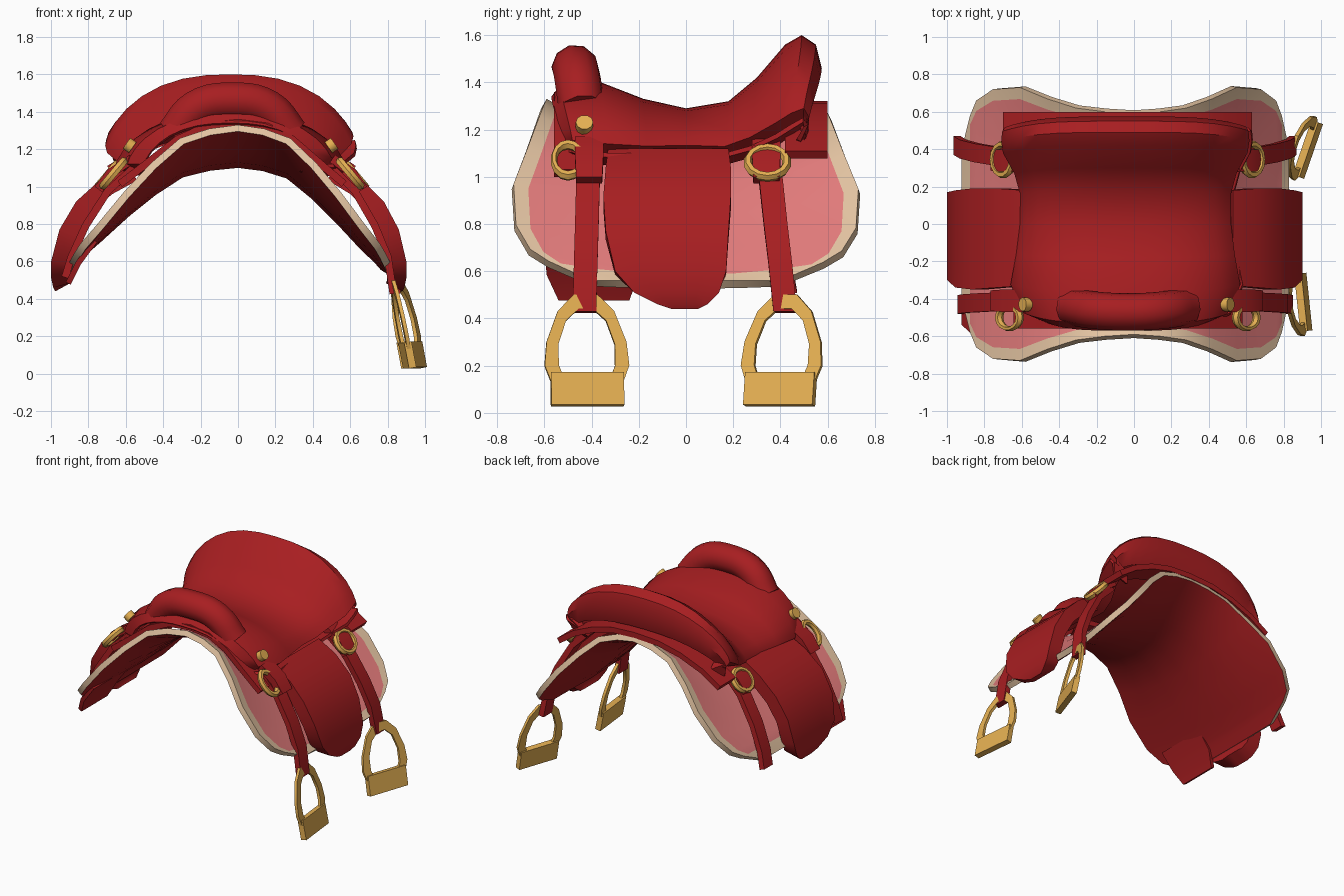
import bpy
import math
from mathutils import Vector, Matrix

cube = bpy.data.objects.get("Cube")
if cube:
    bpy.data.objects.remove(cube, do_unlink=True)


def material(name, rgb):
    m = bpy.data.materials.new(name)
    m.use_nodes = True
    m.diffuse_color = (*rgb, 1)
    bsdf = m.node_tree.nodes["Principled BSDF"]
    bsdf.inputs["Base Color"].default_value = (*rgb, 1)
    bsdf.inputs["Roughness"].default_value = 0.7
    return m


RED = material("red leather", (0.39, 0.013, 0.015))
PINK = material("pink felt", (0.77, 0.2, 0.2))
TAN = material("tan trim", (0.77, 0.55, 0.36))
GOLD = material("gold metal", (0.78, 0.43, 0.085))


def finish(obj, mats, angle=40):
    for m in mats:
        obj.data.materials.append(m)
    bpy.ops.object.select_all(action='DESELECT')
    obj.select_set(True)
    bpy.context.view_layer.objects.active = obj
    for mod in list(obj.modifiers):
        bpy.ops.object.modifier_apply(modifier=mod.name)
    bpy.ops.object.shade_smooth_by_angle(angle=math.radians(angle))
    return obj


def sheet(name, rows, mats, thick, rule=None, offset=-1, mat_offset=0):
    """Grid of quads over rows of points, given thickness."""
    n = len(rows[0])
    verts = [p for row in rows for p in row]
    faces, index = [], []
    for i in range(len(rows) - 1):
        for j in range(n - 1):
            a = i * n + j
            faces.append((a, a + n, a + n + 1, a + 1))
            index.append(rule(i, j) if rule else 0)
    mesh = bpy.data.meshes.new(name)
    mesh.from_pydata(verts, [], faces)
    for p, k in zip(mesh.polygons, index):
        p.material_index = k
    obj = bpy.data.objects.new(name, mesh)
    bpy.context.collection.objects.link(obj)
    mod = obj.modifiers.new("thickness", 'SOLIDIFY')
    mod.thickness = thick
    mod.offset = offset
    mod.material_offset = mat_offset
    return finish(obj, mats)


def spread(x):
    """The right half sits a little wider than the left."""
    return x * 1.11 if x < 0 else x


# Saddle pad: arch profile (x, z, half length), pink with tan border, red below
half = [(0, 1.31, .59), (.14, 1.29, .60), (.28, 1.24, .62), (.42, 1.11, .67),
        (.55, .96, .73), (.68, .79, .72), (.76, .69, .66), (.79, .64, .58), (.83, .56, .40)]
arch = [(-x, z, l) for x, z, l in reversed(half[1:])] + half
steps = [-1, -.915, -.65, -.35, 0, .35, .65, .915, 1]


def pad_point(x, z, length, v):
    height = max(0, (z - .56) / .75)
    dip = .17 * (height if x < 0 else height ** .5)
    return (spread(x), length * v, z - dip * (1 - v * v) - .02 * v * height)


last_i, last_j = len(arch) - 2, len(steps) - 2
sheet("saddle_pad", [[pad_point(*a, v) for v in steps] for a in arch],
      [PINK, TAN, RED, RED], .04,
      rule=lambda i, j: int(i in (0, last_i) or j in (0, last_j)), mat_offset=2)

# Seat and cantle: stations of (y, half width, top z, edge z)
stations = [(-.57, .46, 1.34, 1.12), (-.53, .55, 1.39, 1.12), (-.36, .62, 1.40, 1.10),
            (-.18, .59, 1.33, 1.10), (0, .57, 1.29, 1.11), (.18, .57, 1.32, 1.10),
            (.30, .60, 1.42, 1.13), (.42, .66, 1.56, 1.18), (.49, .67, 1.60, 1.22),
            (.55, .665, 1.56, 1.25), (.575, .65, 1.46, 1.22), (.54, .62, 1.33, 1.15)]


def seat_point(t, y, w, top, edge):
    rise = (1 - abs(t) ** 2.5) ** .67
    return (-.04 + w * t, y * (1 - .1 * t ** 4), edge + (top - edge) * rise)


ts = [math.sin(math.pi / 2 * k / 8) for k in range(-8, 9)]
rows = [[seat_point(t, *s) for s in stations] for t in ts]
# Tucked lower lips of the seat
for side, at in ((-1, 0), (1, len(rows))):
    rows.insert(at, [(-.04 + side * w * .82, y * .9, e - .04) for y, w, _, e in stations])
sheet("seat", rows, [RED], .02)


def skirt(name, profile, y0, y1):
    """Arched band between the seat and the pad."""
    full = [(-x, z) for x, z in reversed(profile[1:])] + profile
    sheet(name, [[(spread(x), y0, z), (spread(x), y1, z)] for x, z in full], [RED], .04)


skirt("front_skirt", [(0, 1.36), (.16, 1.34), (.30, 1.27), (.45, 1.14), (.58, 1.03)],
      -.56, -.38)
skirt("rear_skirt", [(0, 1.32), (.18, 1.31), (.34, 1.27), (.50, 1.20), (.63, 1.11)],
      .42, .60)


def tube(name, points, radius, mat):
    c = bpy.data.curves.new(name, 'CURVE')
    c.dimensions = '3D'
    c.bevel_depth = radius
    c.bevel_resolution = 3
    c.use_fill_caps = True
    c.resolution_u = 5
    s = c.splines.new('BEZIER')
    s.bezier_points.add(len(points) - 1)
    for b, p in zip(s.bezier_points, points):
        b.co = p
        b.handle_left_type = b.handle_right_type = 'AUTO'
    obj = bpy.data.objects.new(name, c)
    bpy.context.collection.objects.link(obj)
    bpy.ops.object.select_all(action='DESELECT')
    obj.select_set(True)
    bpy.context.view_layer.objects.active = obj
    bpy.ops.object.convert(target='MESH')
    return finish(bpy.context.object, [mat])


# Pommel roll
tube("pommel", [(-.34, -.44, 1.28), (-.22, -.46, 1.42), (-.03, -.47, 1.46),
                (.16, -.46, 1.42), (.28, -.44, 1.28)], .10, RED)


def side_sheet(name, side, path, thick):
    """Path of (x, z, y start, y end) hung on one side."""
    rows = []
    for x, z, a, b in path:
        rows.append([(spread(side * x), a + (b - a) * k / 4, z) for k in range(5)])
    if side < 0:
        rows.reverse()
    return sheet(name, rows, [RED], thick)


def outward(side, tilt):
    return Matrix.Rotation(side * math.radians(tilt), 4, 'Y')


def ring(name, side, x, y, z, scale):
    bpy.ops.mesh.primitive_torus_add(major_segments=14, minor_segments=6,
                                     major_radius=.075, minor_radius=.018)
    obj = bpy.context.object
    obj.name = name
    obj.matrix_world = (Matrix.Translation((spread(side * x), y, z)) @ outward(side, 50)
                        @ Matrix.Diagonal((*scale, 1.3, 1)))
    finish(obj, [GOLD])


for side, label in ((1, "left"), (-1, "right")):
    # Side flap with a rounded foot
    side_sheet(label + "_flap", side, [
        (.53, 1.12, -.33, .18), (.66, 1.04, -.34, .19), (.78, .92, -.35, .19),
        (.86, .77, -.34, .18), (.90, .60, -.30, .17), (.90, .51, -.22, .14),
        (.89, .46, -.12, .09), (.88, .44, -.06, .05)], .10)
    # Stirrup straps with folded tops, shorter on the right side
    foot = .43 if side > 0 else .52
    for place, y0, y1, shift in (("front", -.41, -.43, -.02), ("rear", .34, .42, 0)):
        path = []
        profile = [(.53, 1.12), (.66, .99), (.77, .80), (.84, .63), (.87, foot)]
        for k, (x, z) in enumerate(profile):
            y = y0 + (y1 - y0) * k / 4
            path.append((x + shift, z, y - .05, y + .05))
        side_sheet(f"{label}_{place}_strap", side, path, .04)
        side_sheet(f"{label}_{place}_strap_loop", side, [
            (.52, 1.17, y0 - .06, y0 + .06), (.63, 1.09, y0 - .06, y0 + .06),
            (.69, 1.00, y0 - .055, y0 + .055)], .05)
    # Metal fittings
    ring(label + "_front_ring", side, .60, -.50, 1.07, (1.15, .8))
    ring(label + "_rear_ring", side, .63, .345, 1.06, (1.05, 1.1))
    bpy.ops.mesh.primitive_cylinder_add(vertices=10, radius=.037, depth=.04)
    stud = bpy.context.object
    stud.name = label + "_stud"
    stud.matrix_world = Matrix.Translation((-.04 + side * .54, -.43, 1.22)) @ outward(side, 55)
    finish(stud, [GOLD])

# Loose lining panel below the right side of the pad
side_sheet("right_lining_panel", -1, [(.70, .72, -.60, -.20), (.78, .60, -.59, -.20),
                                      (.83, .49, -.54, -.24)], .03)

# Stirrups hang on the left side only
outer = [(.05, .50), (.12, .43), (.17, .30), (.18, .20), (.15, .12)]
inner = [(.03, .44), (.085, .39), (.12, .29), (.12, .20), (.10, .15)]


def loop(points):
    pts = points + [(-y, z) for y, z in reversed(points)]
    return pts + pts[:1]


for place, y, yaw, x in (("front", -.42, 6, .885), ("rear", .405, -19, .91)):
    place_at = (Matrix.Translation((x, y, 0))
                @ Matrix.Rotation(math.radians(yaw), 4, 'Z'))
    rows = [[place_at @ Vector(((.2 - b) * .2, a, b)) for a, b in loop(ring_pts)]
            for ring_pts in (outer, inner)]
    sheet(place + "_stirrup", rows, [GOLD], .02, offset=0)
    # Foot plate, leaning outward at the bottom
    bpy.ops.mesh.primitive_cube_add(size=1)
    tread = bpy.context.object
    tread.name = place + "_stirrup_tread"
    tread.matrix_world = (place_at @ Matrix.Translation((.02, 0, .10)) @ outward(1, -11)
                          @ Matrix.Diagonal((.04, .31, .14, 1)))
    finish(tread, [GOLD])
